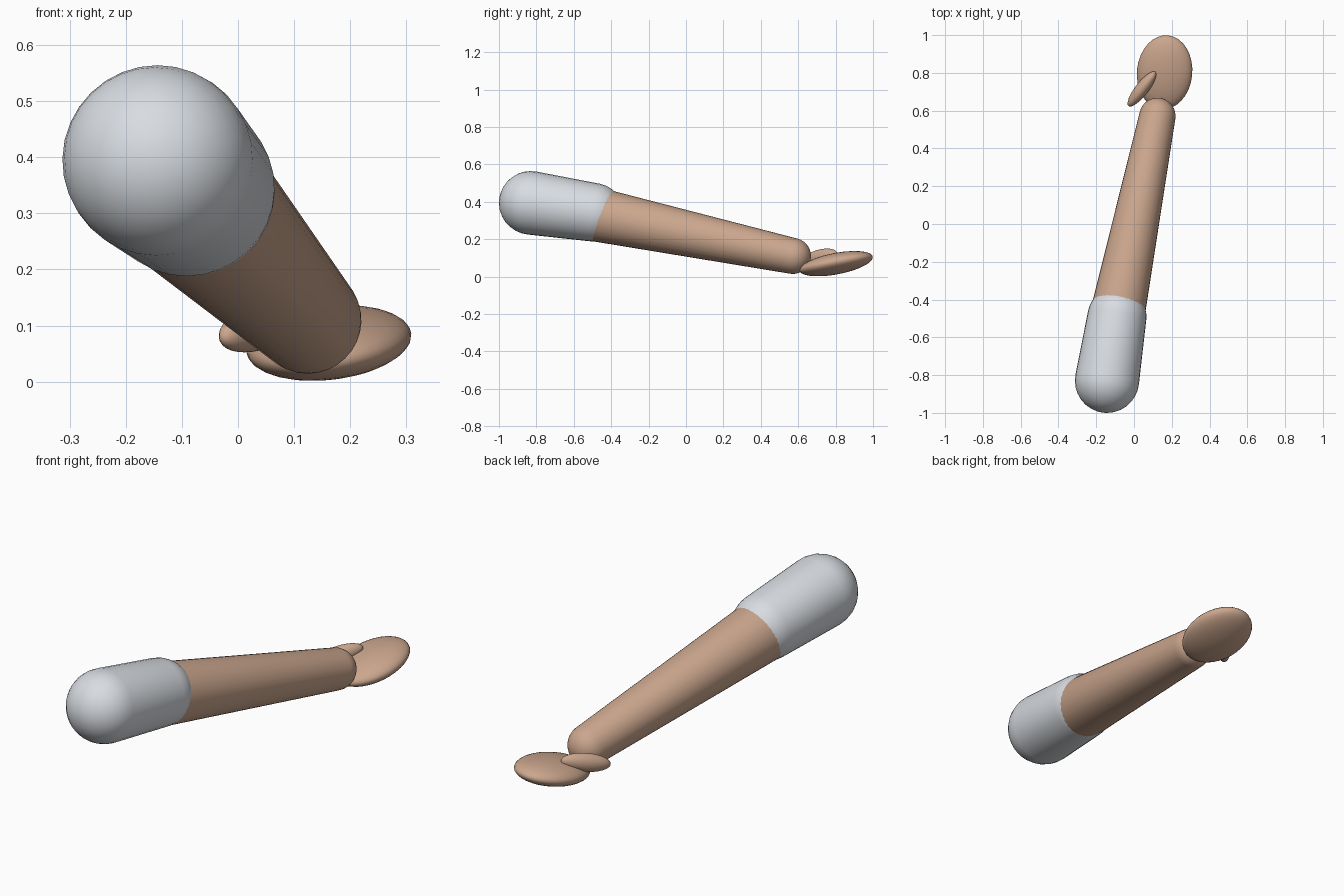
import bpy, bmesh, math
from mathutils import Vector, Matrix

cube = bpy.data.objects.get("Cube")
if cube:
    bpy.data.objects.remove(cube, do_unlink=True)


def material(name, rgb):
    m = bpy.data.materials.new(name)
    m.use_nodes = True
    m.diffuse_color = (*rgb, 1)
    m.node_tree.nodes["Principled BSDF"].inputs["Base Color"].default_value = (*rgb, 1)
    return m


skin = material("warm_skin", (0.60, 0.385, 0.27))
cloth = material("pale_grey_cloth", (0.69, 0.72, 0.76))


def finish(name, bm, mat):
    bmesh.ops.recalc_face_normals(bm, faces=bm.faces)
    for f in bm.faces:
        f.smooth = True
    mesh = bpy.data.meshes.new(name)
    bm.to_mesh(mesh)
    bm.free()
    mesh.materials.append(mat)
    obj = bpy.data.objects.new(name, mesh)
    bpy.context.collection.objects.link(obj)
    return obj


def tapered_capsule(name, start, r1, end, r2, mat, segments=32, steps=8):
    """Two spheres joined by their common tangent cone, spun from a profile."""
    start, end = Vector(start), Vector(end)
    axis = end - start
    length = axis.length
    tilt = math.asin((r1 - r2) / length)
    profile = []
    for centre, r, a, b in ((0, r1, -math.pi / 2, tilt),
                            (length, r2, tilt, math.pi / 2)):
        for i in range(steps + 1):
            t = a + (b - a) * i / steps
            profile.append(Vector((r * math.cos(t), 0, centre + r * math.sin(t))))
    bm = bmesh.new()
    verts = [bm.verts.new(p) for p in profile]
    edges = [bm.edges.new(pair) for pair in zip(verts, verts[1:])]
    bmesh.ops.spin(bm, geom=verts + edges, cent=(0, 0, 0), axis=(0, 0, 1),
                   angle=math.tau, steps=segments)
    bmesh.ops.remove_doubles(bm, verts=bm.verts, dist=0.0005)
    turn = axis.to_track_quat('Z', 'Y').to_matrix().to_4x4()
    bm.transform(Matrix.Translation(start) @ turn)
    return finish(name, bm, mat)


def ellipsoid(name, centre, radii, pitch, roll, yaw, mat):
    """Long axis along y, then rolled, pitched and turned."""
    bm = bmesh.new()
    bmesh.ops.create_uvsphere(bm, u_segments=32, v_segments=18, radius=1)
    rot = (Matrix.Rotation(math.radians(yaw), 4, 'Z')
           @ Matrix.Rotation(math.radians(pitch), 4, 'X')
           @ Matrix.Rotation(math.radians(roll), 4, 'Y'))
    bm.transform(Matrix.Translation(centre) @ rot @ Matrix.Diagonal((*radii, 1)))
    return finish(name, bm, mat)


# Sleeve over the upper arm
tapered_capsule("sleeve", (-0.143, -0.83, 0.394), 0.17,
                (-0.09, -0.49, 0.343), 0.156, cloth)
# Bare forearm down to the wrist
tapered_capsule("forearm", (-0.09, -0.49, 0.334), 0.145,
                (0.124, 0.572, 0.11), 0.096, skin)
# Flat palm and thumb
ellipsoid("hand", (0.162, 0.803, 0.069), (0.147, 0.2, 0.056), 11, -4, -6, skin)
ellipsoid("thumb", (0.042, 0.715, 0.101), (0.035, 0.118, 0.043), 12, 0, -38, skin)
